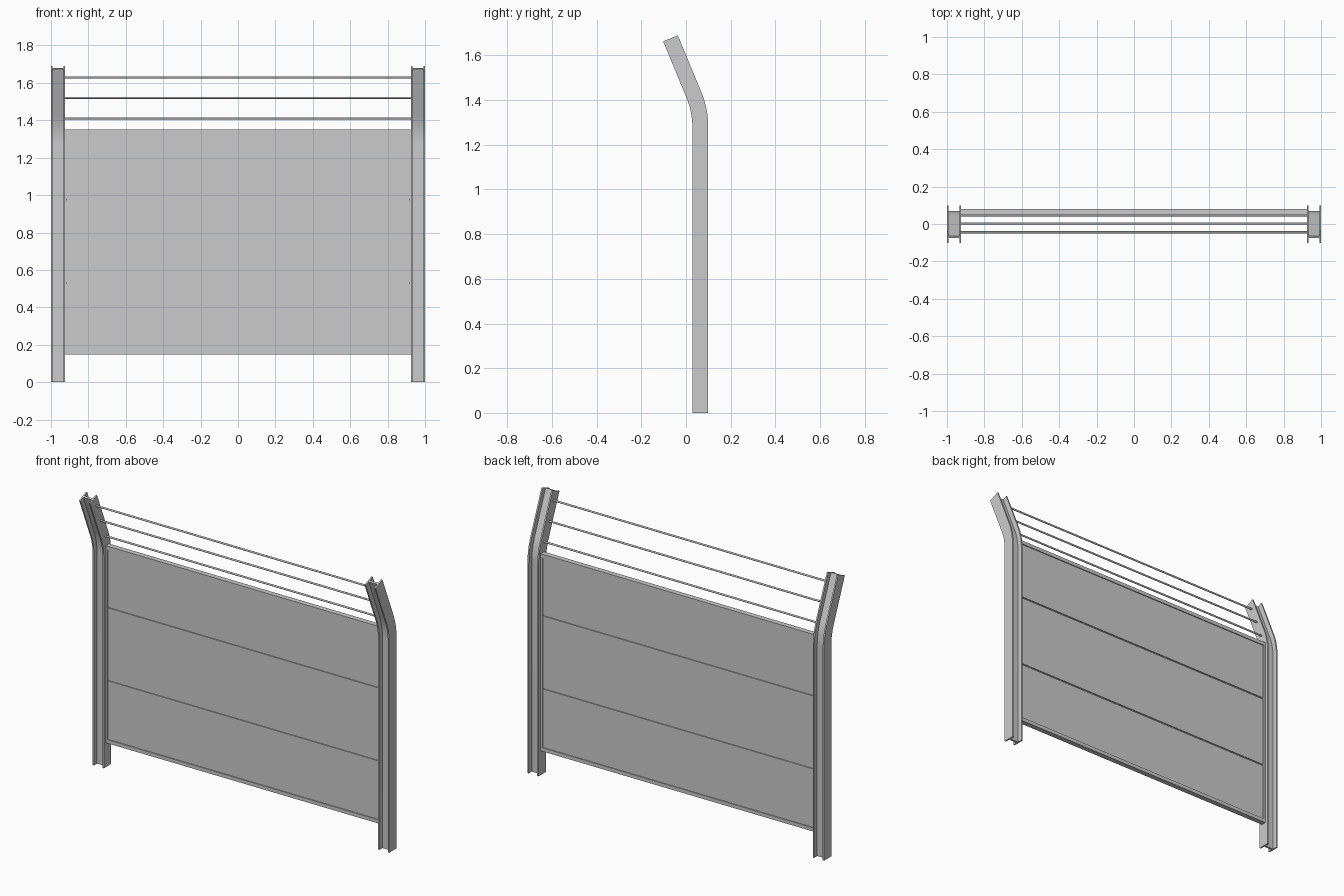
import bpy, bmesh
from math import sin, cos, radians, pi

if "Cube" in bpy.data.objects:
    bpy.data.objects.remove(bpy.data.objects["Cube"])

YC = 0.064       # depth centre of the upright part
BEND_Z = 1.28    # start of the bend
R = 0.375        # bend radius
TILT = radians(22.5)
TIP = 0.274      # straight length above the bend


def arc_point(a):
    return YC - R * (1 - cos(a)), BEND_Z + R * sin(a)


def mesh_object(name, bm):
    bmesh.ops.recalc_face_normals(bm, faces=bm.faces)
    me = bpy.data.meshes.new(name)
    bm.to_mesh(me)
    bm.free()
    ob = bpy.data.objects.new(name, me)
    bpy.context.collection.objects.link(ob)
    return ob


def smooth(ob):
    bpy.ops.object.select_all(action='DESELECT')
    bpy.context.view_layer.objects.active = ob
    ob.select_set(True)
    bpy.ops.object.shade_smooth_by_angle(angle=radians(30))


def box(name, x, y, z):
    bm = bmesh.new()
    bmesh.ops.create_cube(bm, size=1)
    for v in bm.verts:
        for i, (lo, hi) in enumerate((x, y, z)):
            v.co[i] = hi if v.co[i] > 0 else lo
    return mesh_object(name, bm)


# H-beam posts swept along a bent path
path = [(YC, 0.0, 0.0)]
for i in range(13):
    a = TILT * i / 12
    path.append((*arc_point(a), a))
y, z = arc_point(TILT)
path.append((y - TIP * sin(TILT), z + TIP * cos(TILT), TILT))

quarter = [(0.0375, 0.0355), (0.0285, 0.0355), (0.0285, 0.006)]
section = (quarter + [(-u, v) for u, v in reversed(quarter)]
           + [(-u, -v) for u, v in quarter]
           + [(u, -v) for u, v in reversed(quarter)])


def post(name, x):
    bm = bmesh.new()
    rings = [[bm.verts.new((x + u, py + v * cos(a), pz + v * sin(a)))
              for u, v in section] for py, pz, a in path]
    n = len(section)
    for r0, r1 in zip(rings, rings[1:]):
        for i in range(n):
            j = (i + 1) % n
            bm.faces.new((r0[i], r0[j], r1[j], r1[i]))
    bm.faces.new(rings[0])
    bm.faces.new(rings[-1])
    smooth(mesh_object(name, bm))


post("post_left", -0.9625)
post("post_right", 0.9625)

# Panel frame
W, Y0, Y1 = 0.925, 0.048, 0.080
Z0, Z1 = 0.148, 1.350
T = 0.022
box("frame_bottom_rail", (-W, W), (Y0, Y1), (Z0, Z0 + T))
box("frame_top_rail", (-W, W), (Y0, Y1), (Z1 - T, Z1))
for side, s in (("left", -1), ("right", 1)):
    xs = sorted((s * W, s * (W - 0.012)))
    box("frame_stile_" + side, xs, (Y0, Y1), (Z0 + T, Z1 - T))

# Three boards with narrow grooves over a thin core
PW = W - 0.012
edges = [Z0 + T, 0.53, 0.975, Z1 - T]
gap = 0.004
for i in range(3):
    lo = edges[i] + (gap if i else 0)
    hi = edges[i + 1] - (gap if i < 2 else 0)
    box(f"board_{i + 1}", (-PW, PW), (0.054, 0.074), (lo, hi))
box("board_core", (-PW, PW), (0.060, 0.068), (Z0 + T, Z1 - T))

# Wires between the bent post tips
for i, (wy, wz) in enumerate(((0.046, 1.410), (0.003, 1.520), (-0.044, 1.628))):
    bpy.ops.mesh.primitive_cylinder_add(vertices=16, radius=0.0055, depth=2 * W,
                                        location=(0, wy, wz), rotation=(0, pi / 2, 0))
    wire = bpy.context.object
    wire.name = f"wire_{i + 1}"
    smooth(wire)
